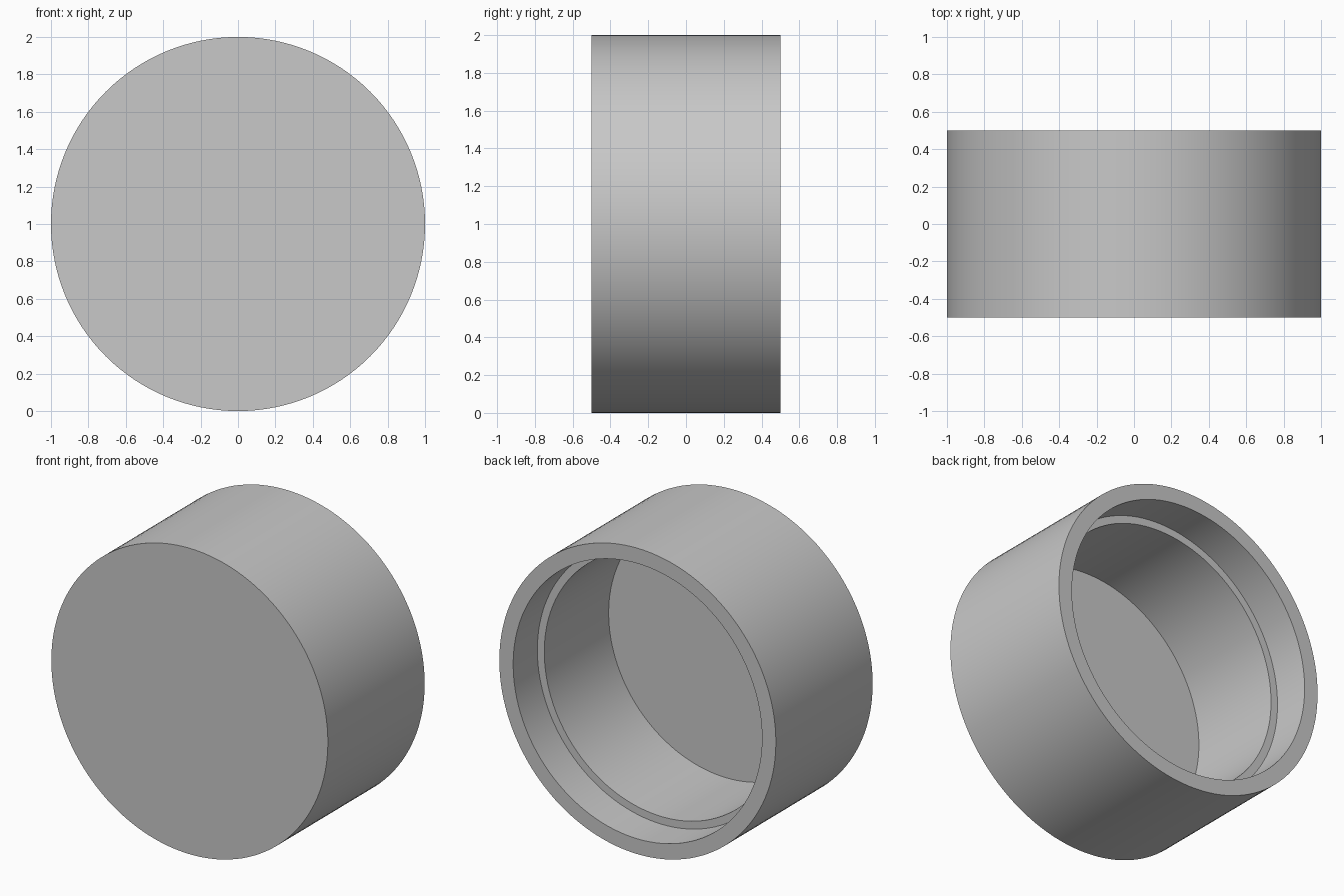
import bpy
import bmesh
import math
from mathutils import Vector

SEGMENTS = 128
RADIUS = 1.0        # outer wall
RIM_RADIUS = 0.9    # wide recess at the open end
BORE_RADIUS = 0.85  # narrower bore behind the ledge
FRONT, BACK = -0.5, 0.5
LEDGE_Y = BACK - 0.25
FLOOR_Y = BACK - 0.915

cube = bpy.data.objects.get("Cube")
if cube:
    bpy.data.objects.remove(cube, do_unlink=True)

# Plain grey material
grey = bpy.data.materials.new("light_grey")
grey.use_nodes = True
colour = (0.58, 0.58, 0.58, 1.0)
grey.diffuse_color = colour
grey.node_tree.nodes["Principled BSDF"].inputs["Base Color"].default_value = colour

# Half section of the cap as (radius, y), from front centre to inner floor centre
profile = [
    (0, FRONT), (RADIUS, FRONT), (RADIUS, BACK),
    (RIM_RADIUS, BACK), (RIM_RADIUS, LEDGE_Y),
    (BORE_RADIUS, LEDGE_Y), (BORE_RADIUS, FLOOR_Y), (0, FLOOR_Y),
]

# Revolve the section around the y axis
bm = bmesh.new()
verts = [bm.verts.new((0, y, r)) for r, y in profile]
edges = [bm.edges.new(pair) for pair in zip(verts, verts[1:])]
bmesh.ops.spin(bm, geom=verts + edges, cent=Vector((0, 0, 0)), axis=Vector((0, 1, 0)),
               angle=math.tau, steps=SEGMENTS, use_merge=False)
bmesh.ops.remove_doubles(bm, verts=bm.verts, dist=0.0001)
bmesh.ops.recalc_face_normals(bm, faces=bm.faces)
mesh = bpy.data.meshes.new("round_cap")
bm.to_mesh(mesh)
bm.free()

cap = bpy.data.objects.new("round_cap", mesh)
cap.location.z = RADIUS
mesh.materials.append(grey)
bpy.context.collection.objects.link(cap)

# Smooth walls with crisp rims
bpy.ops.object.select_all(action="DESELECT")
cap.select_set(True)
bpy.context.view_layer.objects.active = cap
bpy.ops.object.shade_smooth_by_angle(angle=math.radians(30))
